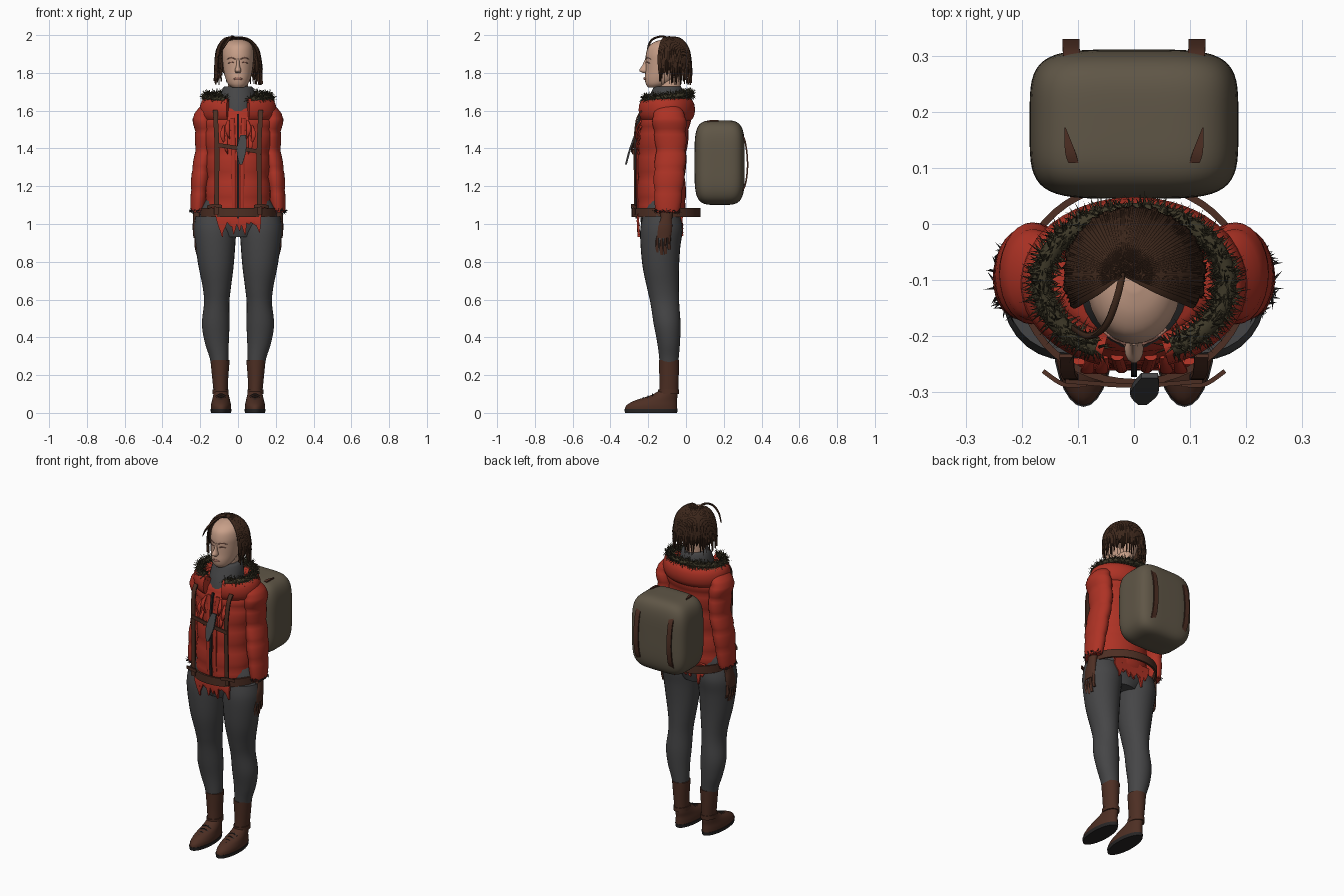
import bpy, bmesh, math, random
from math import sin, cos, pi, radians
from mathutils import Vector

random.seed(4)
old = bpy.data.objects.get("Cube")
if old:
    bpy.data.objects.remove(old, do_unlink=True)
X, Y, Z = Vector((1, 0, 0)), Vector((0, 1, 0)), Vector((0, 0, 1))
made = []


def material(name, *rgb):
    m = bpy.data.materials.new(name)
    m.use_nodes = True
    m.diffuse_color = (*rgb, 1)
    m.node_tree.nodes["Principled BSDF"].inputs["Base Color"].default_value = (*rgb, 1)
    return m


red = material("jacket red", .42, .032, .018)
grey = material("trouser grey", .06, .06, .062)
leather = material("leather brown", .075, .028, .017)
hair_brown = material("hair brown", .045, .02, .011)
skin = material("skin", .58, .35, .25)
lip = material("lip", .33, .15, .11)
olive = material("pack olive", .115, .093, .062)
fur = material("fur", .05, .042, .022)
dark = material("dark trim", .02, .018, .018)


def finish(name, bm, mat):
    bmesh.ops.recalc_face_normals(bm, faces=bm.faces)
    mesh = bpy.data.meshes.new(name)
    bm.to_mesh(mesh)
    bm.free()
    mesh.materials.append(mat)
    ob = bpy.data.objects.new(name, mesh)
    bpy.context.collection.objects.link(ob)
    made.append(ob)
    return ob


def spline(rows, k):
    """Smooth interpolation through rows of numbers, k steps per span."""
    out = []
    for i in range(len(rows) - 1):
        quad = [rows[max(i - 1, 0)], rows[i], rows[i + 1], rows[min(i + 2, len(rows) - 1)]]
        for j in range(k):
            t = j / k
            out.append([(2*b + (c - a)*t + (2*a - 5*b + 4*c - d)*t*t + (3*b - a - 3*c + d)*t**3) / 2
                        for a, b, c, d in zip(*quad)])
    return out + [list(rows[-1])]


def skin_rings(bm, rings):
    loops = [[bm.verts.new(p) for p in ring] for ring in rings]
    n = len(loops[0])
    for a, b in zip(loops, loops[1:]):
        for i in range(n):
            bm.faces.new((a[i], a[(i + 1) % n], b[(i + 1) % n], b[i]))
    bm.faces.new(loops[0])
    bm.faces.new(loops[-1])


def loft(name, rows, mat, k=5, puff=0, n=28):
    """Stack of level ellipses, each row x, y, z, x radius, y radius."""
    rings = []
    for i, (x, y, z, rx, ry) in enumerate(spline(rows, k)):
        s = 1 + puff * (sin(pi * (i % k) / k) ** .6 - .5)
        rings.append([(x + rx*s*cos(2*pi*j/n), y + ry*s*sin(2*pi*j/n), z) for j in range(n)])
    bm = bmesh.new()
    skin_rings(bm, rings)
    return finish(name, bm, mat)


def sweep(bm, pts, side, width, thick, k=5, n=4):
    """Strap (n=4) or rounded tube along pts; width may vary per point."""
    widths = width if isinstance(width, list) else [width] * len(pts)
    path = spline([(*p, w) for p, w in zip(pts, widths)], k)
    rings, grow = [], math.sqrt(2) if n == 4 else 1
    for i, row in enumerate(path):
        ahead, behind = path[min(i + 1, len(path) - 1)], path[max(i - 1, 0)]
        normal = (Vector(ahead[:3]) - Vector(behind[:3])).cross(side).normalized()
        rings.append([Vector(row[:3]) + grow / 2 * (side*row[3]*cos(a) + normal*thick*sin(a))
                      for a in [2*pi*(j + .5)/n for j in range(n)]])
    skin_rings(bm, rings)


def strap(name, pts, side, width, thick, mat, **kw):
    bm = bmesh.new()
    sweep(bm, pts, side, width, thick, **kw)
    return finish(name, bm, mat)


def arc(rx, ry, z, start, end, cy=-.105, tilt=0, steps=48):
    angles = [radians(start + (end - start)*i/steps) for i in range(steps + 1)]
    return [(rx*cos(a), cy + ry*sin(a), z + tilt*sin(a)) for a in angles]


def spikes(bm, centre, spread, length, count):
    """Thin tapering hairs pointing out of a centre point."""
    for _ in range(count):
        d = Vector([random.gauss(0, 1) for _ in range(3)]).normalized()
        u = d.orthogonal().normalized() * .0022
        v = d.cross(u)
        base = Vector(centre) + d * spread
        ring = [bm.verts.new(base + o) for o in (u, v - u, -v - u)]
        tip = bm.verts.new(base + d * length * random.uniform(.5, 1))
        for i in range(3):
            bm.faces.new((ring[i], ring[(i + 1) % 3], tip))


# Head and face
loft("head", [(0, -.165, 1.722, .03, .035), (0, -.15, 1.74, .052, .062), (0, -.13, 1.77, .066, .088),
              (0, -.115, 1.81, .076, .1), (0, -.108, 1.86, .082, .106), (0, -.105, 1.9, .084, .107),
              (0, -.1, 1.94, .077, .098), (0, -.092, 1.965, .056, .072), (0, -.09, 1.978, .02, .03)], skin)
loft("neck", [(0, -.085, 1.64, .055, .06), (0, -.09, 1.8, .052, .06)], skin)
loft("nose", [(0, -.218, 1.8, .012, .012), (0, -.222, 1.813, .017, .026), (0, -.214, 1.84, .009, .018),
              (0, -.207, 1.875, .007, .009)], skin, n=14)
strap("mouth", [(-.026, -.207, 1.766), (0, -.221, 1.77), (.026, -.207, 1.766)], Z, [.003, .016, .003], .008, lip, n=8)
for s, tag in ((1, "left_"), (-1, "right_")):
    strap(tag + "eye", [(s*.018, -.212, 1.853), (s*.034, -.207, 1.856), (s*.052, -.192, 1.851)],
          Z, [.002, .008, .002], .006, lip, n=8)
    strap(tag + "brow", [(s*.014, -.214, 1.873), (s*.036, -.206, 1.88), (s*.058, -.187, 1.873)],
          Z, [.004, .007, .002], .005, lip, n=8)

# Hair: broad locks make the cap, thin ones hang loose
bm = bmesh.new()
for count, wide, low, high in ((64, .02, 1.79, 1.83), (130, .008, 1.735, 1.82)):
    for i in range(count):
        a = radians(-27 + 234 * i / (count - 1))
        flare = random.uniform(.96, 1.06)
        levels = ((.03, 1.99), (.5, 1.982), (.85, 1.94), (1, 1.875), (flare, random.uniform(low, high)))
        pts = [(-.02*(1 - f) + f*.12*cos(a), -.09 + f*.115*sin(a), z) for f, z in levels]
        sweep(bm, pts, Vector((-sin(a), cos(a), 0)), [wide*.3, wide, wide, wide, wide*.4], .008, k=4, n=6)
finish("hair", bm, hair_brown)
strap("loose_lock", [(-.02, -.085, 1.98), (-.03, -.13, 1.993), (-.05, -.18, 1.975), (-.08, -.2, 1.93),
                     (-.11, -.185, 1.88)], X, [.012, .014, .014, .013, .004], .012, hair_brown, n=8)

# Jacket, collar and hood
loft("jacket_body", [(0, -.13, 1.04, .168, .118), (0, -.13, 1.12, .172, .128), (0, -.13, 1.25, .165, .125),
                     (0, -.125, 1.38, .17, .128), (0, -.115, 1.5, .185, .13), (0, -.105, 1.57, .18, .128),
                     (0, -.105, 1.63, .12, .095)], red, puff=.05)
loft("neck_collar", [(0, -.115, 1.57, .1, .115), (0, -.11, 1.64, .095, .1), (0, -.1, 1.69, .09, .088),
                     (0, -.097, 1.725, .076, .072), (0, -.095, 1.727, .055, .055)], grey)
strap("hood", arc(.172, .122, 1.605, -72, 252), Z, .12, .062, red, k=1, n=14)
strap("zip", [(0, -.26, 1.03), (0, -.266, 1.15), (0, -.264, 1.3), (0, -.264, 1.42), (0, -.256, 1.52),
              (0, -.242, 1.58)], X, .011, .014, dark)
bm = bmesh.new()
for s in (1, -1):
    sweep(bm, [(s*.022, -.25, 1.04), (s*.022, -.257, 1.2), (s*.024, -.254, 1.4), (s*.03, -.235, 1.56)],
          X, .024, .018, n=8)
    for x, z in ((.05, 1.5), (.075, 1.47), (.06, 1.42)):
        sweep(bm, [(s*x, -.235, z + .05), (s*(x + .008), -.262, z), (s*(x - .006), -.25, z - .05)],
              X, [.01, .026, .003], .012, n=8)
finish("jacket_front_folds", bm, red)
bm = bmesh.new()
for back in (0, 1):
    for i in range(9):
        x = -.1 + .025 * i
        y = -.015 if back else -.245
        drop = random.uniform(.93, 1.0)
        sweep(bm, [(x, y, 1.07), (x + .004, y - .01, 1.02), (x + random.uniform(-.02, .02), y - .005, drop)],
              X, [.04, .036, .004], .012, k=3)
finish("torn_hem", bm, red)

# Fur trim
bm = bmesh.new()
edge = arc(.165, .125, 1.672, -66, 246, tilt=.014, steps=90)
sweep(bm, edge, Z, .03, .035, k=1, n=10)
for p in edge:
    spikes(bm, p, .012, .034, 24)
finish("hood_fur", bm, fur)

# Hips
loft("hips", [(0, -.13, .93, .1, .09), (0, -.13, 1.0, .19, .108), (0, -.13, 1.07, .2, .112),
              (0, -.13, 1.15, .155, .1)], grey)

for s, tag in ((1, "left_"), (-1, "right_")):
    # Sleeves with cuff hair
    loft(tag + "sleeve", [(s*.15, -.095, 1.635, .035, .05), (s*.183, -.09, 1.57, .054, .085),
                          (s*.175, -.085, 1.49, .053, .084), (s*.176, -.08, 1.39, .05, .078),
                          (s*.192, -.087, 1.29, .05, .08), (s*.203, -.093, 1.18, .046, .075),
                          (s*.213, -.098, 1.06, .037, .062)], red, k=6, puff=.08)
    bm = bmesh.new()
    for p in arc(.036, .058, 1.068, 0, 360, cy=-.1, steps=24):
        spikes(bm, (p[0] + s*.213, p[1], p[2]), .002, .024, 6)
    finish(tag + "cuff_fur", bm, dark)
    # Gloves
    loft(tag + "glove", [(s*.214, -.1, 1.08, .022, .034), (s*.217, -.105, 1.03, .021, .032),
                         (s*.22, -.115, .98, .02, .042), (s*.22, -.12, .925, .016, .04)], leather, n=16)
    bm = bmesh.new()
    for i, length in enumerate((.085, .1, .095, .07)):
        y = -.15 + .021 * i
        sweep(bm, [(s*.22, y, .945), (s*.221, y - .003, .92 - length/3), (s*.214, y, .935 - length)],
              X, [.022, .021, .012], .019, n=8)
    sweep(bm, [(s*.217, -.135, 1.01), (s*.214, -.162, .97), (s*.212, -.168, .92)], X, [.026, .024, .012], .022, n=8)
    finish(tag + "fingers", bm, leather)
    # Leg
    loft(tag + "leg", [(s*.12, -.13, 1.04, .105, .1), (s*.122, -.13, .97, .112, .112), (s*.12, -.135, .88, .105, .105),
                       (s*.116, -.133, .77, .092, .096), (s*.112, -.122, .66, .074, .084),
                       (s*.113, -.112, .58, .067, .076), (s*.118, -.1, .47, .073, .071),
                       (s*.112, -.092, .37, .063, .06), (s*.098, -.09, .27, .047, .05),
                       (s*.093, -.09, .12, .035, .042)], grey)
    # Boot: shaft, foot and laces
    loft(tag + "boot_shaft", [(s*.091, -.092, .1, .037, .05), (s*.094, -.09, .18, .042, .051),
                              (s*.095, -.09, .28, .051, .054)], leather)
    loft(tag + "boot_cuff", [(s*.092, -.092, .1, .043, .055), (s*.092, -.092, .125, .043, .055)], leather, k=2)
    loft(tag + "sole", [(s*.09, -.185, 0, .053, .138), (s*.09, -.185, .02, .056, .141)], dark, k=2)
    loft(tag + "boot_foot", [(s*.09, -.185, .015, .053, .139), (s*.09, -.181, .04, .053, .134),
                             (s*.09, -.16, .065, .048, .112), (s*.09, -.12, .09, .042, .075),
                             (s*.091, -.095, .115, .037, .05)], leather)
    bm = bmesh.new()
    for i in range(4):
        y, z = -.25 + .024*i, .068 + .01*i
        sweep(bm, [(s*.09 - .028, y, z - .01), (s*.09, y, z + .002), (s*.09 + .028, y, z - .01)], Y, .007, .007, n=6)
    finish(tag + "laces", bm, dark)
    # Harness and pack straps
    strap(tag + "harness_strap", [(s*.115, -.27, 1.05), (s*.112, -.272, 1.25), (s*.112, -.274, 1.42),
                                  (s*.118, -.262, 1.55), (s*.12, -.235, 1.6)], X, .025, .008, leather)
    strap(tag + "hip_tab", [(s*.085, -.286, 1.092), (s*.125, -.286, 1.098), (s*.162, -.262, 1.088)],
          Z, .018, .008, leather)
    strap(tag + "pack_strap", [(s*.11, .283, 1.49), (s*.112, .312, 1.44), (s*.112, .326, 1.32),
                               (s*.112, .314, 1.21), (s*.11, .283, 1.155)], X, .03, .008, leather)
    strap(tag + "pack_top_tab", [(s*.108, .11, 1.541), (s*.114, .13, 1.546), (s*.123, .172, 1.546)],
          X, [.018, .018, .002], .008, leather)

# Belt, chest strap and hanging cloth
strap("belt", arc(.2, .177, 1.06, 0, 360), Z, .048, .012, leather, k=1)
strap("chest_strap", [(-.122, -.28, 1.42), (0, -.288, 1.402), (.122, -.28, 1.38)], Z, .022, .008, leather)
strap("hanging_cloth", [(.015, -.318, 1.315), (.018, -.298, 1.39), (.028, -.27, 1.47)], X, [.015, .05, .03], .01, grey)

# Backpack: cube inflated to a rounded block
bm = bmesh.new()
bmesh.ops.create_cube(bm, size=2)
bmesh.ops.subdivide_edges(bm, edges=bm.edges, cuts=19, use_grid_fill=True)
for v in bm.verts:
    v.co /= sum(abs(c) ** 4.5 for c in v.co) ** (1 / 4.5)
    v.co = Vector((v.co.x * .186, .178 + v.co.y * .133, 1.325 + v.co.z * .224))
finish("backpack", bm, olive)

# Smooth shading with crisp edges
bpy.ops.object.select_all(action='DESELECT')
for ob in made:
    ob.select_set(True)
bpy.context.view_layer.objects.active = made[0]
bpy.ops.object.shade_smooth_by_angle(angle=radians(45))
